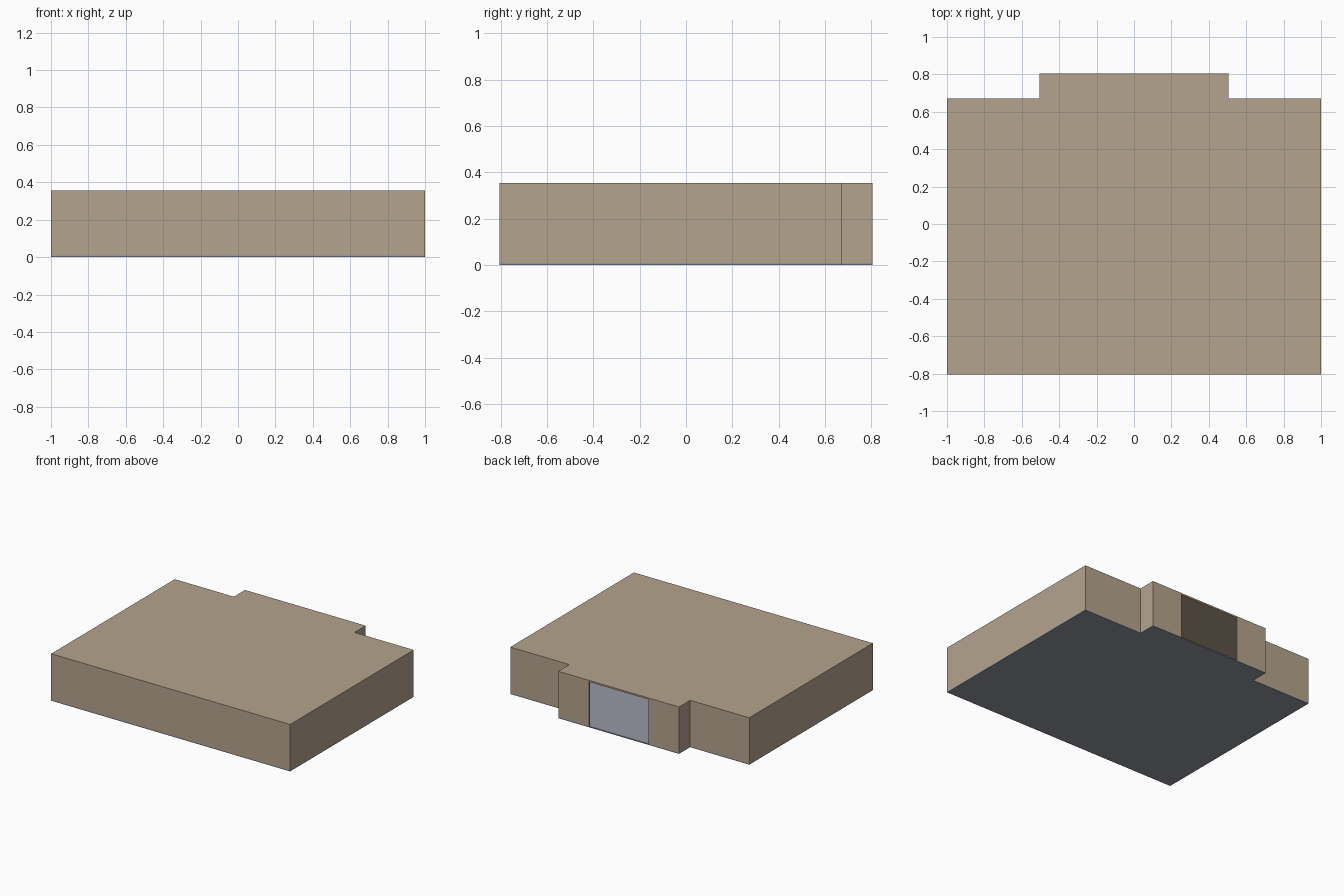
import bpy, bmesh

if "Cube" in bpy.data.objects:
    bpy.data.objects.remove(bpy.data.objects["Cube"])

HALF_Y, STEP_Y, PORCH_X, DOOR_X = 0.805, 0.672, 0.505, 0.25
FLOOR_T, ROOF_T, WALL_T, HEIGHT = 0.008, 0.012, 0.012, 0.355


def material(name, rgb):
    m = bpy.data.materials.new(name)
    m.diffuse_color = (*rgb, 1)
    m.use_nodes = True
    m.node_tree.nodes["Principled BSDF"].inputs["Base Color"].default_value = m.diffuse_color
    return m


def outline(inset=0.0, start_x=None):
    """Plan outline from the back, clockwise; start_x adds door jamb points."""
    t = inset
    right = [(PORCH_X - t, HALF_Y - t), (PORCH_X - t, STEP_Y - t),
             (1 - t, STEP_Y - t), (1 - t, -HALF_Y + t)]
    if start_x is not None:
        right.insert(0, (start_x, HALF_Y - t))
    return right + [(-x, y) for x, y in reversed(right)]


def prism(name, points, z0, z1, mat):
    bm = bmesh.new()
    face = bm.faces.new([bm.verts.new((x, y, z0)) for x, y in points])
    ext = bmesh.ops.extrude_face_region(bm, geom=[face])["geom"]
    top = [v for v in ext if isinstance(v, bmesh.types.BMVert)]
    bmesh.ops.translate(bm, verts=top, vec=(0, 0, z1 - z0))
    bmesh.ops.recalc_face_normals(bm, faces=bm.faces)
    me = bpy.data.meshes.new(name)
    bm.to_mesh(me)
    bm.free()
    me.materials.append(mat)
    ob = bpy.data.objects.new(name, me)
    bpy.context.collection.objects.link(ob)
    return ob


tan = material("tan_wall", (0.46, 0.37, 0.27))
grey = material("grey_floor", (0.30, 0.32, 0.37))

# Floor and roof slabs share the full plan
prism("floor", outline(), 0, FLOOR_T, grey)
prism("roof", outline(), HEIGHT - ROOF_T, HEIGHT, tan)

# Thin wall running round the plan from one door jamb to the other
ring = outline(0, DOOR_X) + outline(WALL_T, DOOR_X)[::-1]
prism("walls", ring, FLOOR_T, HEIGHT - ROOF_T, tan)
